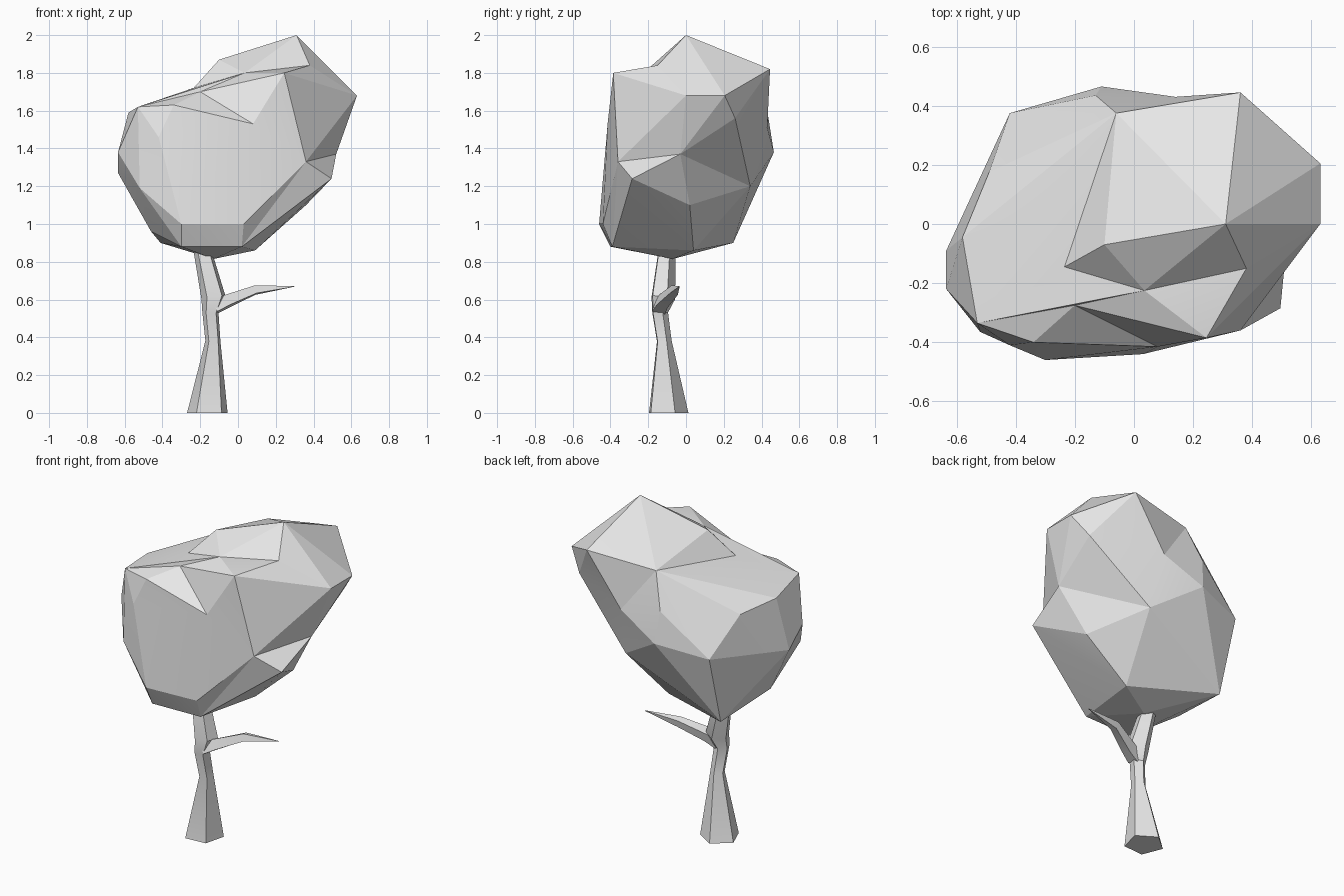
import bpy, bmesh, math
from mathutils import Vector

if "Cube" in bpy.data.objects:
    bpy.data.objects.remove(bpy.data.objects["Cube"])

grey = bpy.data.materials.new("plain_grey")
grey.use_nodes = True
grey.diffuse_color = (0.8, 0.8, 0.8, 1)
for node in grey.node_tree.nodes:
    if node.type == 'BSDF_PRINCIPLED':
        node.inputs["Base Color"].default_value = (0.8, 0.8, 0.8, 1)


def finish(name, bm, angle):
    """Turn a bmesh into a shaded grey object."""
    bmesh.ops.recalc_face_normals(bm, faces=bm.faces)
    mesh = bpy.data.meshes.new(name)
    bm.to_mesh(mesh)
    bm.free()
    mesh.materials.append(grey)
    obj = bpy.data.objects.new(name, mesh)
    bpy.context.collection.objects.link(obj)
    bpy.ops.object.select_all(action='DESELECT')
    obj.select_set(True)
    bpy.context.view_layer.objects.active = obj
    bpy.ops.object.shade_smooth_by_angle(angle=math.radians(angle))
    return obj


def faceted_lobe(name, points, dents=()):
    """Faceted foliage mass wrapped around its corner points.
    Each dent is a corner wrapped at an outer place, then pushed inward."""
    bm = bmesh.new()
    for p in points:
        bm.verts.new(p)
    pushed = [(bm.verts.new(outer), inner) for outer, inner in dents]
    bmesh.ops.convex_hull(bm, input=bm.verts)
    for vert, inner in pushed:
        vert.co = inner
    loose = [v for v in bm.verts if not v.link_faces]
    bmesh.ops.delete(bm, geom=loose, context='VERTS')
    return finish(name, bm, 12)


def limb(name, sides, turn, stations):
    """Tapering limb: each station is a centre and a radius."""
    bm = bmesh.new()
    rings = []
    centres = [Vector(s[:3]) for s in stations]
    for i, (centre, station) in enumerate(zip(centres, stations)):
        along = centres[min(i + 1, len(centres) - 1)] - centres[max(i - 1, 0)]
        if centre.z == 0:
            along = Vector((0, 0, 1))
        spin = Vector((0, 0, 1)).rotation_difference(along)
        ring = []
        for k in range(sides):
            a = math.radians(turn) + math.tau * k / sides
            offset = Vector((math.cos(a), math.sin(a), 0)) * station[3]
            ring.append(bm.verts.new(centre + spin @ offset))
        rings.append(ring)
    for low, high in zip(rings, rings[1:]):
        for k in range(sides):
            n = (k + 1) % sides
            bm.faces.new((low[k], low[n], high[n], high[k]))
    bm.faces.new(rings[0][::-1])
    bm.faces.new(rings[-1])
    return finish(name, bm, 35)


# Corners shared by neighbouring lobes
shelf_left = (0.38, -0.15, 1.84)
shelf_front = (0.245, -0.385, 1.80)
shelf_back = (0.035, -0.225, 1.80)
saddle = (-0.235, -0.145, 1.72)
back_top = (-0.06, 0.375, 1.78)
back_crease = (-0.13, 0.435, 1.57)
side_low = (0.52, -0.03, 1.37)
side_peak = (0.63, 0.0, 1.68)
side_rear = (0.63, 0.205, 1.68)
side_dent = (0.54, 0.26, 1.56)
front_notch = (0.36, -0.36, 1.33)
back_bulge = (-0.11, 0.465, 1.38)
back_low = (0.17, 0.34, 1.20)

# Main foliage: flat top edge, left flank, back and underside
faceted_lobe("main_foliage", [
    shelf_left, shelf_front, shelf_back, saddle, back_top, back_crease,
    side_low, back_bulge, back_low,
    (-0.34, -0.4, 1.63), (-0.53, -0.335, 1.62),
    (-0.58, -0.045, 1.59), (-0.49, 0.175, 1.55), (-0.42, 0.375, 1.33),
    (-0.635, -0.22, 1.38), (-0.635, -0.09, 1.27), (-0.52, -0.365, 1.19),
    (-0.42, -0.41, 1.46), (0.495, -0.285, 1.24),
    (-0.46, -0.16, 0.96), (-0.3, -0.46, 1.0), (0.03, -0.44, 1.0),
    (-0.3, -0.4, 0.88), (0.02, -0.39, 0.88), (0.09, 0.04, 0.86),
    (0.36, 0.02, 1.10), (-0.41, 0.25, 0.90), (-0.13, -0.07, 0.815),
], dents=[
    ((-0.2, -0.41, 1.69), (-0.2, -0.275, 1.70)),
    ((0.08, -0.47, 1.53), (0.08, -0.415, 1.53)),
    ((0.5, -0.42, 1.5), front_notch),
])

# Raised foliage at the top, creased along its rear side
faceted_lobe("top_foliage", [
    shelf_left, shelf_back, saddle, back_top, back_crease, side_low,
    side_peak, side_rear, back_bulge, back_low,
    (0.31, 0.0, 2.0), (-0.1, -0.07, 1.87), (0.285, 0.375, 1.84),
    (0.36, 0.445, 1.82),
], dents=[
    ((0.62, 0.38, 1.56), side_dent),
    ((0.14, 0.58, 1.51), (0.14, 0.43, 1.51)),
])

# Side foliage overhanging a small shelf
faceted_lobe("side_foliage", [
    shelf_left, shelf_front, shelf_back, side_low, side_peak, side_rear,
    side_dent, front_notch, (0.0, 0.0, 1.3),
])

# Flared trunk and its forked branch
limb("trunk", 5, -50, [
    (-0.16, -0.1, 0.0, 0.113), (-0.132, -0.118, 0.38, 0.042),
    (-0.145, -0.14, 0.53, 0.045), (-0.128, -0.125, 0.61, 0.068),
    (-0.185, -0.105, 0.85, 0.05), (-0.2, -0.09, 0.95, 0.045),
])
limb("branch", 4, 45, [
    (-0.13, -0.14, 0.56, 0.05), (-0.06, -0.12, 0.59, 0.042),
    (0.09, -0.06, 0.65, 0.03), (0.3, -0.035, 0.67, 0.002),
])
